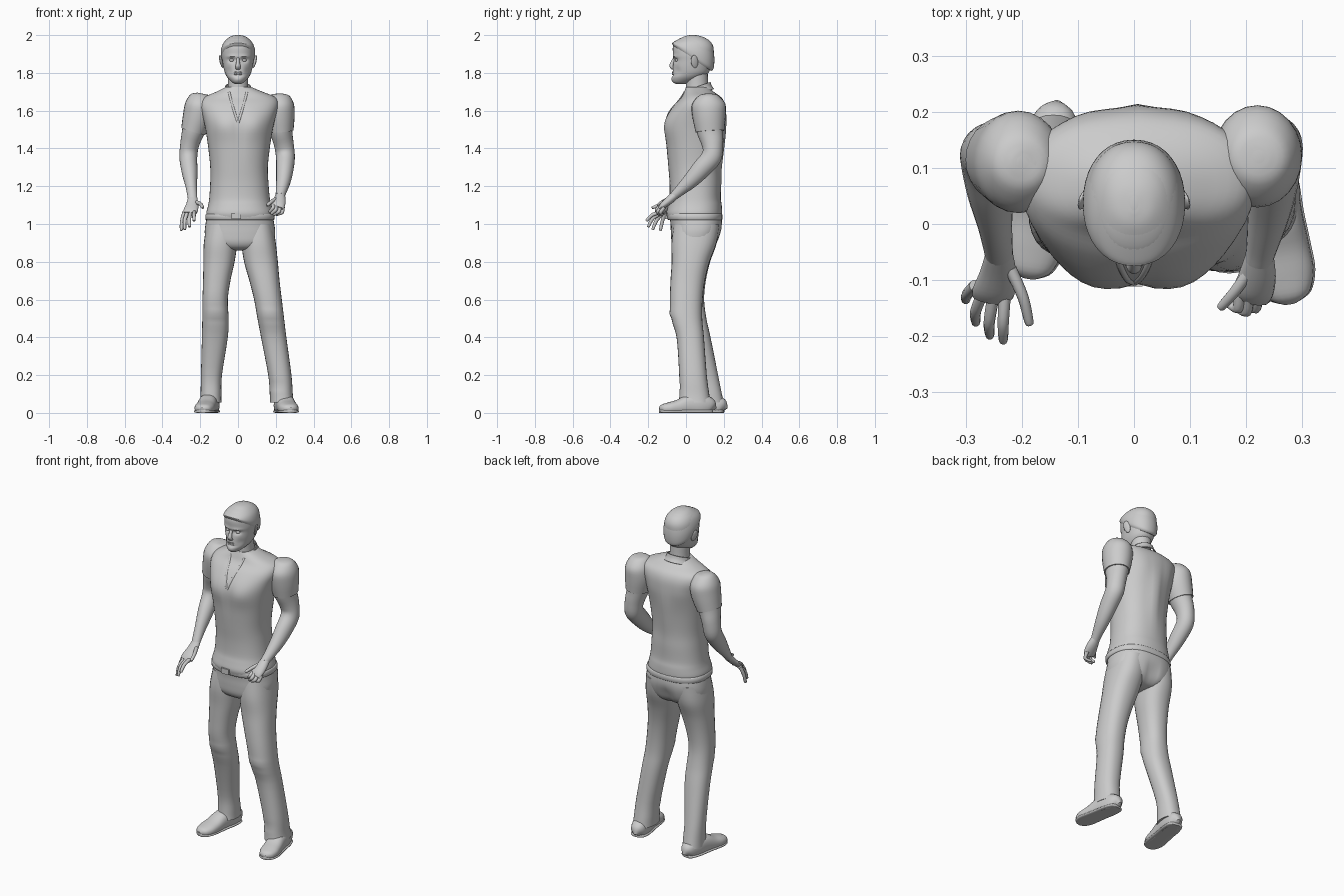
import bpy, bmesh, math
from mathutils import Vector as V

X, Y = V((1, 0, 0)), V((0, 1, 0))


def spline(a, b, c, d, t):
    return 0.5 * (2 * b + (c - a) * t + (2 * a - 5 * b + 4 * c - d) * t * t + (3 * b - a - 3 * c + d) * t ** 3)


def skin(name, rings, n=24, power=2.0, steps=4, floor=False, caps=True):
    """Skin a smooth surface through rings given as (centre, u axis, v axis)."""
    full = []
    last = len(rings) - 1
    for i in range(last):
        q = [rings[max(0, min(last, i + k))] for k in (-1, 0, 1, 2)]
        for s in range(steps):
            full.append([spline(*[r[k] for r in q], s / steps) for k in range(3)])
    full.append(rings[-1])
    bm = bmesh.new()
    loops = []
    for c, u, v in full:
        loop = []
        for k in range(n):
            a = 2 * math.pi * k / n
            f = [math.copysign(abs(w) ** (2 / power), w) for w in (math.cos(a), math.sin(a))]
            p = c + u * f[0] + v * f[1]
            if floor:
                p.z = max(p.z, 0)
            loop.append(bm.verts.new(p))
        loops.append(loop)
    for a, b in zip(loops, loops[1:]):
        for k in range(n):
            bm.faces.new((a[k], a[(k + 1) % n], b[(k + 1) % n], b[k]))
    if caps:
        bm.faces.new(loops[0])
        bm.faces.new(loops[-1])
    bmesh.ops.recalc_face_normals(bm, faces=bm.faces)
    mesh = bpy.data.meshes.new(name)
    bm.to_mesh(mesh)
    bm.free()
    ob = bpy.data.objects.new(name, mesh)
    bpy.context.collection.objects.link(ob)
    return ob


def stack(name, rows, **kw):
    """Level rings: (z, x min, x max, y min, y max[, slope of ring along y])."""
    rings = []
    for z, x0, x1, y0, y1, *s in rows:
        h = (y1 - y0) / 2
        rings.append((V(((x0 + x1) / 2, (y0 + y1) / 2, z)), X * (x1 - x0) / 2,
                      V((0, h, h * (s[0] if s else 0)))))
    return skin(name, rings, **kw)


def tube(name, rows, **kw):
    """Rings square to a path: (x, y, z, radius across[, radius deep])."""
    pts = [V(r[:3]) for r in rows]
    rings = []
    for i, r in enumerate(rows):
        t = (pts[min(i + 1, len(pts) - 1)] - pts[max(i - 1, 0)]).normalized()
        u = X - t * t.x
        u = u.normalized() if u.length > 0.1 else Y
        rings.append((pts[i], u * r[3], t.cross(u) * r[-1]))
    return skin(name, rings, **kw)


def bump(ob, spots):
    """Push the surface along y around (x, y, z, x radius, z radius, amount)."""
    for v in ob.data.vertices:
        for x, y, z, rx, rz, d in spots:
            if abs(v.co.y - y) < 0.09:
                v.co.y += d * math.exp(-((v.co.x - x) / rx) ** 2 - ((v.co.z - z) / rz) ** 2)


def ball(name, loc, scale, rot=(0, 0, 0)):
    bpy.ops.mesh.primitive_uv_sphere_add(segments=16, ring_count=10, location=loc, rotation=rot)
    bpy.context.object.name = name
    bpy.context.object.scale = scale


# Head, with sockets, cheeks and mouth pressed into the surface
head = stack("head", [
    (1.742, -.018, .018, -.055, 0), (1.752, -.034, .034, -.07, .03), (1.775, -.056, .056, -.075, .085),
    (1.80, -.069, .069, -.071, .118), (1.83, -.077, .077, -.069, .132), (1.865, -.083, .083, -.066, .143),
    (1.90, -.087, .087, -.069, .147), (1.94, -.083, .083, -.069, .144), (1.97, -.068, .068, -.052, .125),
    (1.99, -.042, .042, -.015, .09), (2.0, -.008, .008, .025, .05)], n=56, power=2.15, steps=5)
bump(head, [(s * .033, -.06, 1.868, .017, .011, .014) for s in (1, -1)]
     + [(s * .034, -.06, 1.886, .026, .007, -.006) for s in (1, -1)]
     + [(s * .05, -.05, 1.81, .014, .022, .006) for s in (1, -1)]
     + [(0, -.07, 1.787, .03, .006, .005), (0, -.07, 1.765, .02, .01, -.004)])
tube("nose", [(0, -.06, 1.88, .007), (0, -.07, 1.86, .009), (0, -.077, 1.838, .013, .012),
              (0, -.07, 1.825, .014, .009), (0, -.062, 1.82, .008, .004)], n=14)
for z, r in ((1.803, .004), (1.793, .0045)):
    tube("lip", [(-.026, -.06, 1.798, .001), (-.012, -.07, z, r), (.012, -.07, z, r), (.026, -.06, 1.798, .001)], n=8)
for s in (1, -1):
    ball("eye", (s * .033, -.045, 1.867), (.012, .012, .009))
    ball("ear", (s * .088, .045, 1.86), (.007, .02, .035), (.2, s * .2, s * .35))
stack("hair", [
    (1.875, -.082, .082, -.066, .133, -.65), (1.89, -.09, .09, -.074, .146, -.6), (1.92, -.09, .09, -.073, .15, -.35),
    (1.955, -.079, .079, -.064, .139, -.1), (1.98, -.058, .058, -.036, .11), (1.995, -.034, .034, -.004, .076),
    (2.0, -.008, .008, .02, .05)], n=40, power=2.15)

# Neck and stand-up collar
stack("neck", [(1.64, -.075, .075, -.01, .15), (1.69, -.06, .06, -.003, .128), (1.73, -.054, .054, 0, .118),
               (1.80, -.055, .055, 0, .115)])
collar = stack("collar", [(1.69, -.085, .085, -.022, .148, .3), (1.71, -.072, .072, -.008, .136, .33),
                          (1.728, -.068, .068, -.008, .13, .35)], n=32, caps=False)
mod = collar.modifiers.new("thickness", "SOLIDIFY")
mod.thickness = .005

# Shirt body
shirt = stack("shirt", [
    (1.035, -.165, .185, -.10, .187), (1.06, -.168, .186, -.104, .19), (1.10, -.158, .175, -.095, .188),
    (1.14, -.152, .168, -.087, .182), (1.22, -.147, .161, -.087, .182), (1.30, -.147, .158, -.094, .18),
    (1.40, -.157, .168, -.104, .188), (1.50, -.172, .184, -.112, .20), (1.57, -.187, .2, -.10, .205),
    (1.63, -.20, .215, -.063, .203), (1.67, -.18, .20, -.025, .185), (1.70, -.115, .13, -.01, .145),
    (1.725, -.065, .07, 0, .12)], n=48, power=2.3)
bump(shirt, [(s * .085 + .006, -.09, 1.52, .06, .06, -.012) for s in (1, -1)]
     + [(.006, -.1, 1.5, .022, .13, .008), (.006, .19, 1.42, .03, .2, .014)]
     + [(s * .09, .19, 1.56, .05, .07, .006) for s in (1, -1)])

# Neck opening: hems laid on the chest
bpy.context.view_layer.update()
for s in (1, -1):
    path = []
    for x, z in ((.047, 1.70), (.038, 1.66), (.024, 1.61), (.012, 1.57), (0, 1.535)):
        hit = shirt.ray_cast(V((s * x, -1, z)), Y)
        if hit[0]:
            path.append((*hit[1], .006, .004))
    if len(path) > 1:
        tube("neck_hem", path, n=8)

# Belt, buckle and trousers
stack("belt", [(1.02, -.166, .187, -.092, .187), (1.025, -.173, .193, -.098, .192),
               (1.05, -.172, .192, -.10, .192), (1.055, -.165, .186, -.094, .187)], n=40, power=2.4, steps=2)
bpy.ops.mesh.primitive_cube_add(size=1, location=(-.01, -.104, 1.043))
bpy.context.object.name = "belt_buckle"
bpy.context.object.scale = (.05, .014, .032)
seat = stack("trouser_seat", [
    (1.06, -.16, .18, -.09, .185), (1.0, -.172, .192, -.082, .191), (.95, -.176, .197, -.08, .183),
    (.90, -.165, .185, -.074, .163), (.87, -.11, .13, -.05, .13), (.86, -.04, .06, 0, .09)], n=40, power=2.4)
bump(seat, [(.01, .17, .92, .02, .05, -.02)])
LEGS = {
    "left": [(1.0, -.165, .01, -.065, .175), (.9, -.181, -.003, -.072, .163), (.8, -.183, -.018, -.064, .128),
             (.7, -.185, -.04, -.06, .105), (.6, -.188, -.054, -.055, .096), (.5, -.189, -.05, -.035, .108),
             (.4, -.191, -.054, 0, .13), (.2, -.196, -.085, .05, .17), (.1, -.198, -.088, .055, .19),
             (.055, -.2, -.088, .05, .2)],
    "right": [(1.0, .015, .185, -.065, .178), (.9, .018, .2, -.077, .162), (.8, .032, .211, -.076, .125),
              (.7, .06, .22, -.082, .1), (.6, .085, .232, -.085, .088), (.5, .103, .244, -.08, .086),
              (.4, .122, .256, -.05, .095), (.2, .16, .283, -.036, .11), (.1, .168, .29, -.035, .123),
              (.055, .17, .296, -.038, .13)]}
for side, rows in LEGS.items():
    leg = stack(side + "_trouser_leg", rows, n=28, power=2.3)
    cx = (rows[5][1] + rows[5][2]) / 2
    bump(leg, [(cx, rows[5][3], z, .07, .012, d) for z, d in ((.53, -.006), (.49, .006), (.14, .006))])

# Shoes: heel to toe, flattened on the ground
for side, a, b in (("left", V((-.137, .2, 0)), V((-.188, -.095, 0))), ("right", V((.228, .14, 0)), V((.278, -.14, 0)))):
    prof = [(0, .012, .012, .025), (.04, .038, .03, .045), (.22, .05, .042, .06), (.45, .05, .042, .055),
            (.65, .052, .03, .04), (.82, .052, .024, .032), (.95, .038, .02, .024), (1, .014, .016, .012)]
    tube(side + "_shoe", [(*a.lerp(b, t)[:2], z, w, h) for t, w, z, h in prof], power=2.4, floor=True)
    tube(side + "_shoe_sole", [(*a.lerp(b, t)[:2], .008, w + .003, .009) for t, w, z, h in prof],
         power=3, floor=True)

# Arms with short sleeves
ARMS = {
    "left": [(-.198, .11, 1.692, .012), (-.20, .11, 1.682, .045), (-.203, .11, 1.635, .07, .082),
             (-.213, .112, 1.57, .073, .082), (-.237, .115, 1.49, .06, .068), (-.256, .125, 1.42, .05, .056),
             (-.263, .118, 1.35, .047, .051), (-.256, .06, 1.275, .042, .046), (-.248, 0, 1.205, .031, .034),
             (-.242, -.045, 1.15, .026, .022), (-.24, -.065, 1.122, .024, .018)],
    "right": [(.222, .12, 1.69, .012), (.222, .12, 1.68, .045), (.22, .12, 1.635, .07, .082),
              (.221, .122, 1.57, .073, .082), (.228, .127, 1.49, .06, .07), (.243, .14, 1.42, .052, .057),
              (.251, .135, 1.355, .05, .054), (.248, .08, 1.29, .046, .05), (.24, .02, 1.225, .038, .04),
              (.228, -.04, 1.17, .028, .027), (.222, -.065, 1.148, .025, .023)]}
for side, rows in ARMS.items():
    tube(side + "_arm", rows)
    tube(side + "_sleeve", [(*r[:3], r[3] + .006, r[-1] + .006) for r in rows[:5]])

# Hands: palm plus tapering fingers
tube("left_palm", [(-.24, -.05, 1.143, .024, .018), (-.242, -.085, 1.105, .032, .017),
                   (-.25, -.12, 1.072, .038, .014), (-.255, -.135, 1.056, .033, .01)], n=16)
tube("right_palm", [(.224, -.055, 1.156, .025, .022), (.22, -.09, 1.125, .033, .022),
                    (.212, -.12, 1.10, .037, .018), (.207, -.135, 1.085, .033, .012)], n=16)
FINGERS = {
    "left": [((-.283, -.11, 1.065), (-.297, -.125, 1.015), (-.30, -.135, .97)),
             ((-.268, -.12, 1.06), (-.282, -.155, 1.02), (-.282, -.175, .975)),
             ((-.25, -.125, 1.06), (-.258, -.175, 1.03), (-.257, -.198, .988)),
             ((-.23, -.12, 1.065), (-.233, -.175, 1.05), (-.233, -.207, 1.02)),
             ((-.22, -.08, 1.115), (-.198, -.13, 1.105), (-.187, -.175, 1.087))],
    "right": [((.237, -.115, 1.09), (.232, -.135, 1.06), (.205, -.125, 1.05)),
              ((.22, -.125, 1.09), (.216, -.15, 1.065), (.19, -.14, 1.05)),
              ((.203, -.128, 1.095), (.2, -.156, 1.075), (.178, -.145, 1.055)),
              ((.188, -.12, 1.10), (.185, -.15, 1.085), (.167, -.14, 1.065)),
              ((.205, -.085, 1.135), (.18, -.12, 1.12), (.156, -.147, 1.1))]}
for side, group in FINGERS.items():
    for a, b, c in group:
        tip = V(c) + (V(c) - V(b)).normalized() * .005
        tube(side + "_finger", [(*a, .011), (*b, .01), (*c, .008), (*tip, .003)], n=10)

# Smooth shading everywhere, crisp at hems
bpy.ops.object.select_all(action="SELECT")
bpy.context.view_layer.objects.active = shirt
bpy.ops.object.shade_smooth_by_angle(angle=math.radians(45))
